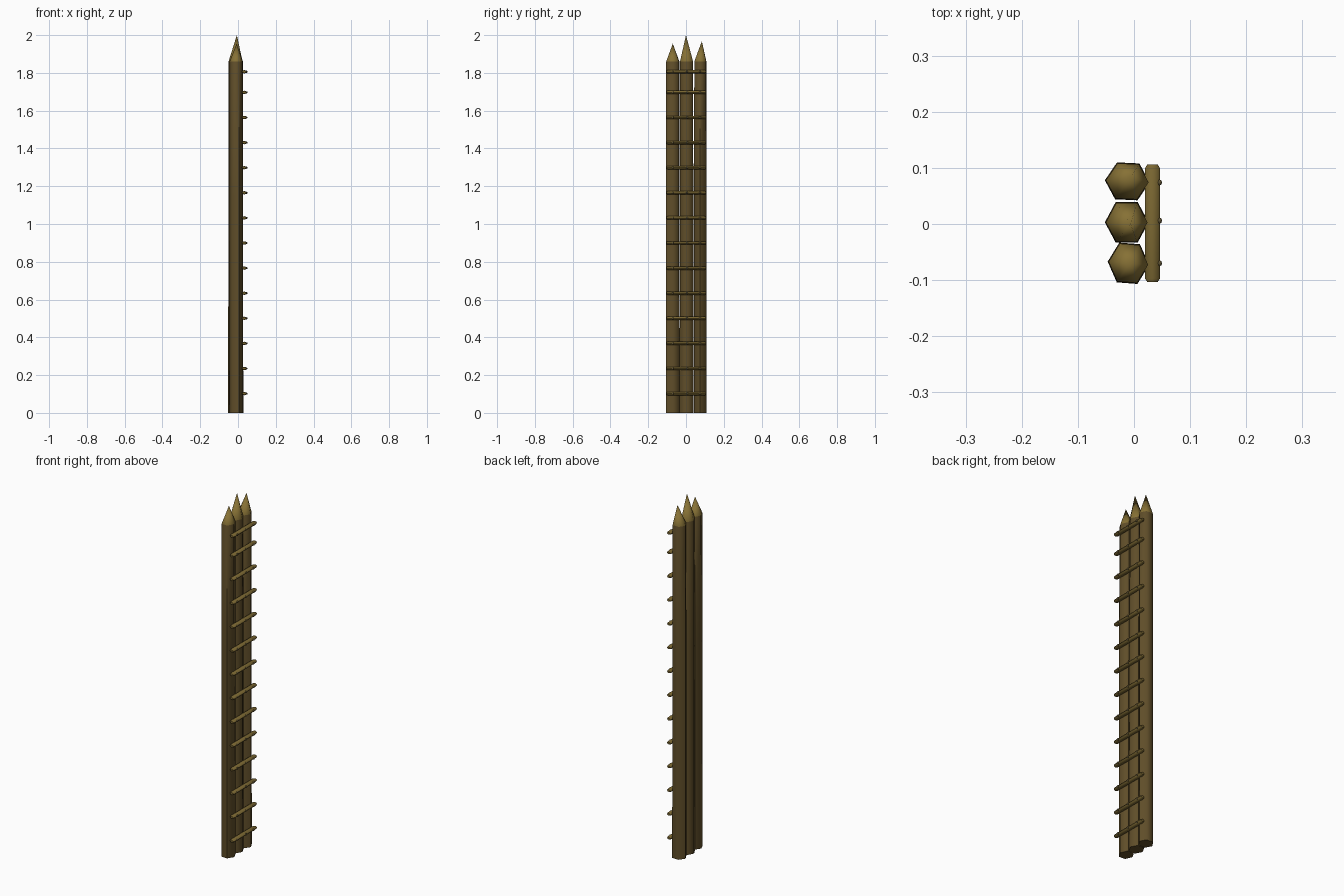
import bpy, bmesh, math
from mathutils import Matrix

if "Cube" in bpy.data.objects:
    bpy.data.objects.remove(bpy.data.objects["Cube"])


def material(name, rgb):
    m = bpy.data.materials.new(name)
    m.diffuse_color = (*rgb, 1)
    m.use_nodes = True
    m.node_tree.nodes["Principled BSDF"].inputs["Base Color"].default_value = m.diffuse_color
    return m


bark = material("dark bark", (0.115, 0.075, 0.022))
cut_wood = material("cut wood", (0.24, 0.165, 0.036))
rung_wood = material("rung wood", (0.20, 0.138, 0.032))
nail_mat = material("nail", (0.12, 0.09, 0.035))


def make(name, bm, mats, smooth=None):
    bmesh.ops.recalc_face_normals(bm, faces=bm.faces)
    me = bpy.data.meshes.new(name)
    bm.to_mesh(me)
    bm.free()
    for m in mats:
        me.materials.append(m)
    ob = bpy.data.objects.new(name, me)
    bpy.context.collection.objects.link(ob)
    if smooth:
        bpy.context.view_layer.objects.active = ob
        ob.select_set(True)
        bpy.ops.object.shade_smooth_by_angle(angle=math.radians(smooth))
        ob.select_set(False)
    return ob


def stake(name, x, y, rx, ry, turn, tip):
    """Six-sided pole with a sharpened, lighter tip."""
    bm = bmesh.new()
    rings = []
    for z, s in ((0, 1.0), (1.15, 0.98), (1.86, 0.95)):
        rings.append([bm.verts.new((x + rx * s * math.cos(turn + i * math.pi / 3),
                                    y + ry * s * math.sin(turn + i * math.pi / 3), z))
                      for i in range(6)])
    bm.faces.new(rings[0])
    for a, b in zip(rings, rings[1:]):
        for i in range(6):
            j = (i + 1) % 6
            bm.faces.new((a[i], a[j], b[j], b[i]))
    top = bm.verts.new(tip)
    for i in range(6):
        f = bm.faces.new((rings[2][i], rings[2][(i + 1) % 6], top))
        f.material_index = 1
    make(name, bm, (bark, cut_wood), 62)


# three sharpened stakes side by side
stake("stake_left", -0.010, -0.070, 0.037, 0.041, -0.07, (-0.007, -0.070, 1.955))
stake("stake_middle", -0.013, 0.003, 0.039, 0.042, 0.0, (-0.006, 0.000, 2.0))
stake("stake_right", -0.012, 0.076, 0.040, 0.038, -0.05, (-0.006, 0.084, 1.968))

# cross rungs, each with three small nail heads
heights = [0.102 + 0.1329 * i for i in range(13)] + [1.806]
for n, z in enumerate(heights):
    bm = bmesh.new()
    rings = []
    for y, s in ((-0.103, 0.7), (-0.097, 1), (0.099, 1), (0.106, 0.7)):
        rings.append([bm.verts.new((0.033 + 0.0135 * s * math.cos(k * math.pi / 4), y,
                                    z + 0.009 * s * math.sin(k * math.pi / 4)))
                      for k in range(8)])
    bm.faces.new(rings[0])
    bm.faces.new(rings[-1])
    for a, b in zip(rings, rings[1:]):
        for k in range(8):
            j = (k + 1) % 8
            bm.faces.new((a[k], a[j], b[j], b[k]))
    make(f"rung_{n + 1}", bm, (rung_wood,), 50)

    bm = bmesh.new()
    for y in (-0.07, 0.006, 0.074):
        bmesh.ops.create_uvsphere(bm, u_segments=8, v_segments=5, radius=0.006,
                                  matrix=Matrix.Translation((0.0445, y, z)))
    make(f"nail_heads_{n + 1}", bm, (nail_mat,), 60)
